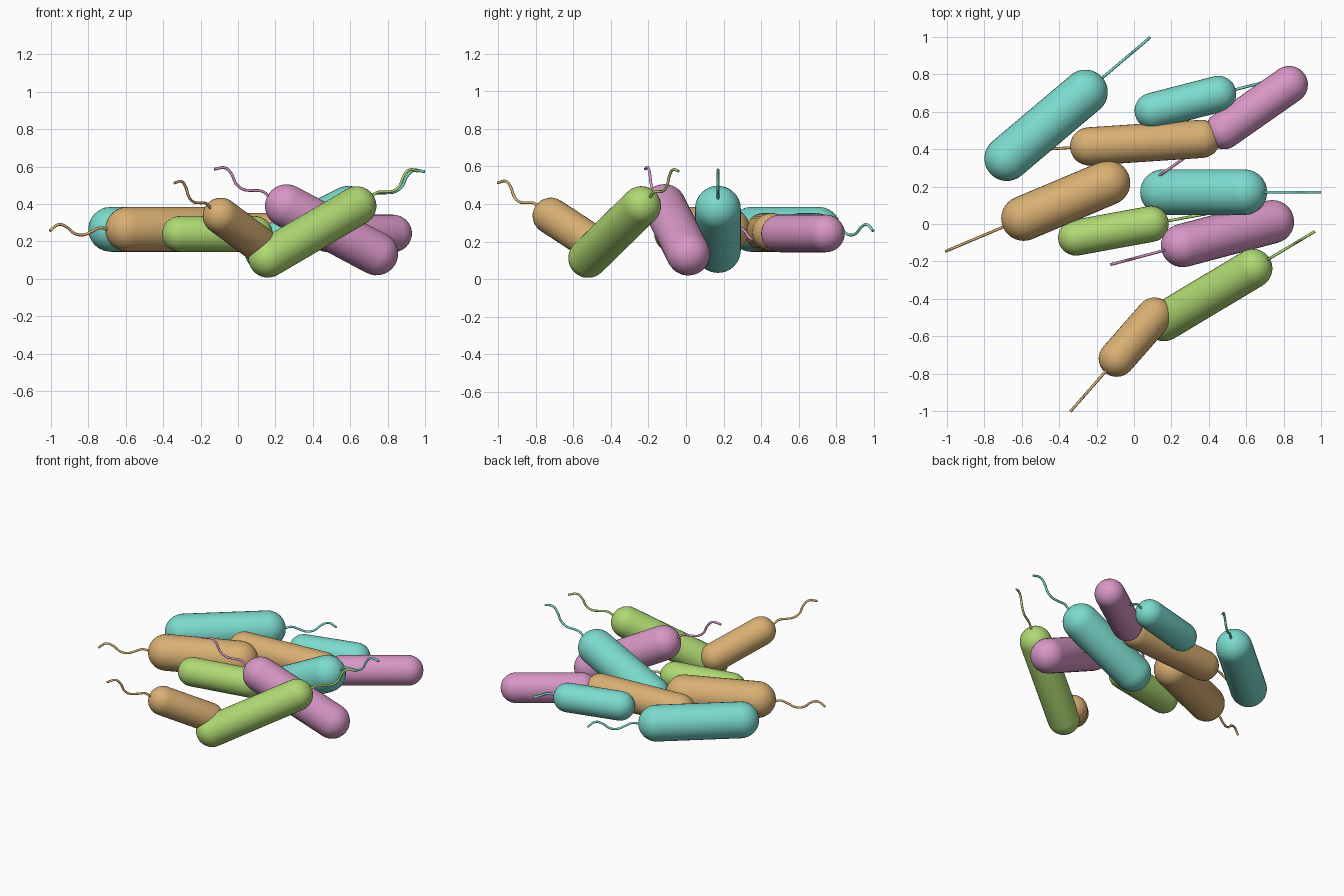
import bpy, bmesh, math
from mathutils import Vector

cube = bpy.data.objects.get("Cube")
if cube:
    bpy.data.objects.remove(cube, do_unlink=True)


def material(name, rgb):
    m = bpy.data.materials.new(name)
    m.use_nodes = True
    m.diffuse_color = (*rgb, 1)
    m.node_tree.nodes["Principled BSDF"].inputs["Base Color"].default_value = (*rgb, 1)
    return m


TEAL = material("teal", (0.20, 0.71, 0.62))
TAN = material("tan", (0.69, 0.43, 0.17))
PINK = material("pink", (0.69, 0.31, 0.57))
GREEN = material("green", (0.43, 0.69, 0.17))

SIDES, RINGS = 32, 8
# Side-to-side wave of a tail: fraction along it, offset
WAVE = ((0, 0), (0.13, 0.008), (0.28, -0.012), (0.42, -0.03), (0.57, -0.023),
        (0.71, 0.012), (0.84, 0.026), (1, -0.008))


def place(obj, mat):
    bpy.context.collection.objects.link(obj)
    obj.data.materials.append(mat)


def capsule(name, head, foot, r, mat):
    """Round-ended rod, lathed around the line from foot to head."""
    axis = head - foot
    length = axis.length
    bm = bmesh.new()
    profile = []
    for base, start in ((0, -90), (length, 0)):
        for i in range(RINGS + 1):
            a = math.radians(start + 90 * i / RINGS)
            profile.append(bm.verts.new((r * math.cos(a), 0, base + r * math.sin(a))))
    edges = [bm.edges.new(pair) for pair in zip(profile, profile[1:])]
    bmesh.ops.spin(bm, geom=profile + edges, cent=(0, 0, 0), axis=(0, 0, 1),
                   angle=math.tau, steps=SIDES)
    bmesh.ops.remove_doubles(bm, verts=bm.verts, dist=0.0005)
    bmesh.ops.recalc_face_normals(bm, faces=bm.faces)
    for f in bm.faces:
        f.smooth = True
    mesh = bpy.data.meshes.new(name)
    bm.to_mesh(mesh)
    bm.free()
    obj = bpy.data.objects.new(name, mesh)
    obj.location = foot
    obj.rotation_euler = axis.to_track_quat("Z", "Y").to_euler()
    place(obj, mat)


def tail(name, head, foot, r, mat):
    """Thin strand that waves in the upright plane of the rod."""
    along = (head - foot).normalized()
    side = along.cross(Vector((0, 0, 1))).normalized()
    up = side.cross(along)
    start = head + along * r * 0.95
    length = 0.26 + 0.65 * r
    curve = bpy.data.curves.new(name, "CURVE")
    curve.dimensions = "3D"
    curve.bevel_depth = 0.0075
    curve.bevel_resolution = 2
    curve.resolution_u = 6
    curve.use_fill_caps = True
    spline = curve.splines.new("BEZIER")
    spline.bezier_points.add(len(WAVE) - 1)
    for p, (t, offset) in zip(spline.bezier_points, WAVE):
        p.co = start + along * length * t + up * offset
        p.handle_left_type = p.handle_right_type = "AUTO"
    place(bpy.data.objects.new(name, curve), mat)


# Name, centre of the cap with the tail, centre of the other cap, radius, colour
RODS = (
    ("back_left_teal", (-0.26, 0.705, 0.265), (-0.68, 0.35, 0.265), 0.12, TEAL),
    ("left_tan", (-0.59, 0.03, 0.265), (-0.14, 0.22, 0.265), 0.12, TAN),
    ("middle_tan", (-0.24, 0.415, 0.25), (0.36, 0.455, 0.25), 0.102, TAN),
    ("back_teal", (0.45, 0.695, 0.255), (0.10, 0.605, 0.255), 0.097, TEAL),
    ("back_right_pink", (0.48, 0.50, 0.243), (0.83, 0.745, 0.243), 0.1, PINK),
    ("raised_teal", (0.59, 0.17, 0.375), (0.155, 0.17, 0.155), 0.122, TEAL),
    ("middle_green", (0.09, 0.0, 0.24), (-0.31, -0.073, 0.24), 0.096, GREEN),
    ("raised_pink", (0.26, -0.115, 0.39), (0.74, 0.012, 0.135), 0.116, PINK),
    ("raised_green", (0.635, -0.238, 0.39), (0.16, -0.522, 0.112), 0.105, GREEN),
    ("front_tan", (-0.092, -0.72, 0.337), (0.11, -0.49, 0.187), 0.097, TAN),
)

for name, head, foot, r, mat in RODS:
    capsule(name + "_body", Vector(head), Vector(foot), r, mat)
    tail(name + "_tail", Vector(head), Vector(foot), r, mat)
